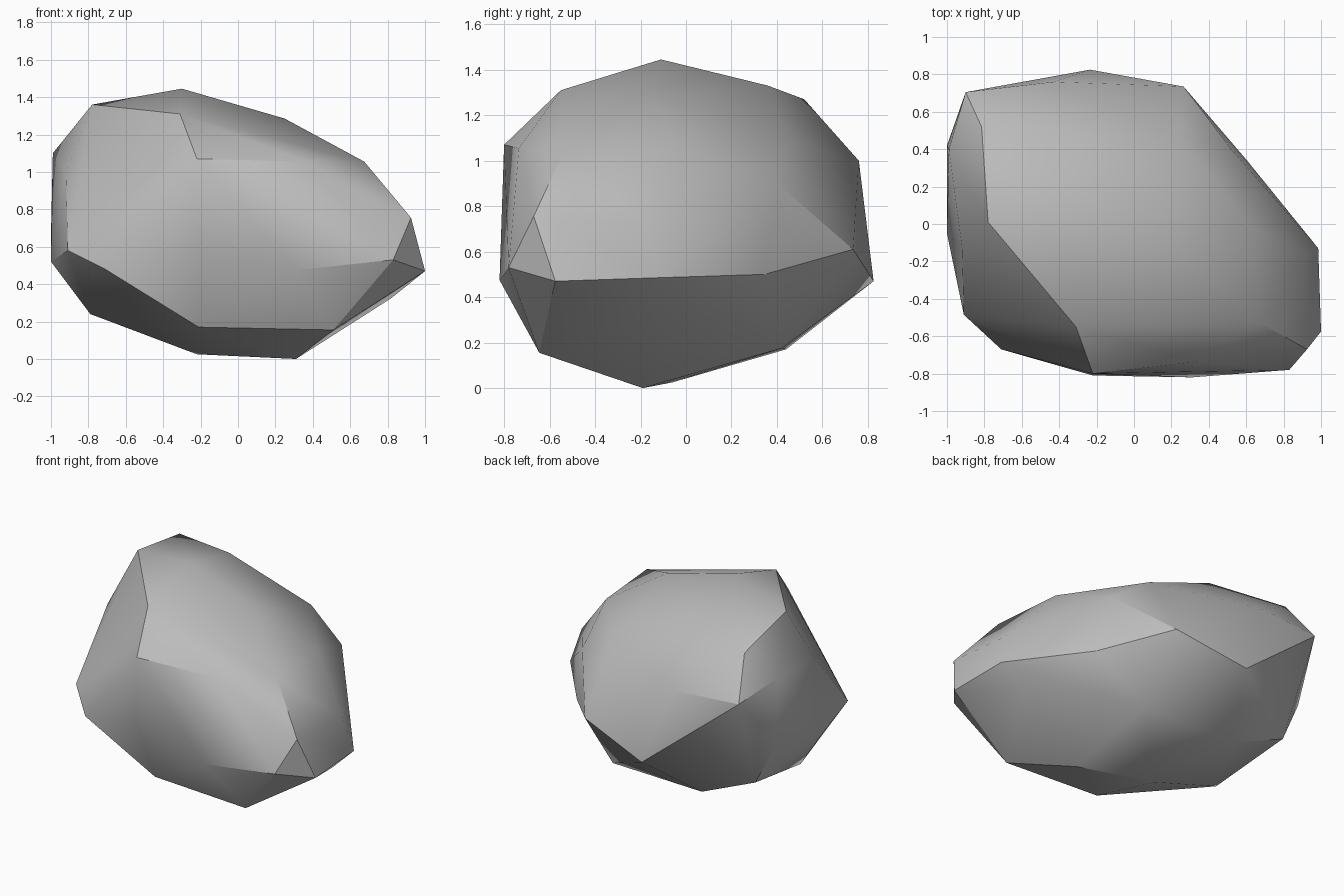
import bpy, bmesh, math

old = bpy.data.objects.get("Cube")
if old:
    bpy.data.objects.remove(old, do_unlink=True)


def make_material(name, colour):
    mat = bpy.data.materials.new(name)
    mat.use_nodes = True
    mat.diffuse_color = colour
    mat.node_tree.nodes["Principled BSDF"].inputs["Base Color"].default_value = colour
    return mat


def make_boulder(name, rings, unit, mat):
    """Wrap a tight faceted skin around the corner points of every ring."""
    bm = bmesh.new()
    for ring in rings:
        for corner in ring:
            bm.verts.new([value * unit for value in corner])
    bmesh.ops.convex_hull(bm, input=bm.verts[:])
    # Drop any corner left inside the skin
    loose = [v for v in bm.verts if not v.link_faces]
    bmesh.ops.delete(bm, geom=loose, context="VERTS")
    bmesh.ops.recalc_face_normals(bm, faces=bm.faces[:])
    mesh = bpy.data.meshes.new(name)
    bm.to_mesh(mesh)
    bm.free()
    mesh.materials.append(mat)
    obj = bpy.data.objects.new(name, mesh)
    bpy.context.collection.objects.link(obj)
    return obj


# Corners of the stone in hundredths of a unit, ring by ring
crown = [(-30, -11, 144.5), (25, -16, 128.5), (-31, -55, 131),
         (-78, 1, 136), (-81.5, 52, 127), (-32, 36, 133)]
shoulder = [(67.5, -53, 105.5), (35, -73.5, 105.5), (-22, -80, 107),
            (-92, -12, 100), (-99, 40, 110), (-90, 70.5, 100.5),
            (-43, 76, 100), (25, 45, 108.5), (52, 40, 90), (63, -2, 105.5)]
waist = [(92.5, -67, 75.5), (92, -16.5, 71.5), (100, -57.5, 47),
         (83, -78, 53), (31, -82, 47.5), (-22, -81, 62), (-71, -67, 48),
         (-91, -48.5, 58), (-100, -5, 52), (-100, 42, 66), (-89, 51, 65),
         (-23.5, 82.5, 47), (26.5, 73.5, 61), (60, 34.5, 50), (98.5, -13, 48.5)]
underside = [(51, -64.5, 15.5), (-21, -61.5, 17), (-79, -13.5, 24),
             (-85, 45, 35), (-43, 44, 17), (27, 42, 17.5), (82, -13, 32.5),
             (31, -19, 0), (-22, -6, 2.5)]

stone_grey = make_material("stone_grey", (0.5, 0.5, 0.5, 1.0))
boulder = make_boulder("boulder", [crown, shoulder, waist, underside], 0.01, stone_grey)

# Soft facets, with the hard ridges kept sharp
bpy.ops.object.select_all(action="DESELECT")
boulder.select_set(True)
bpy.context.view_layer.objects.active = boulder
bpy.ops.object.shade_smooth_by_angle(angle=math.radians(30))
